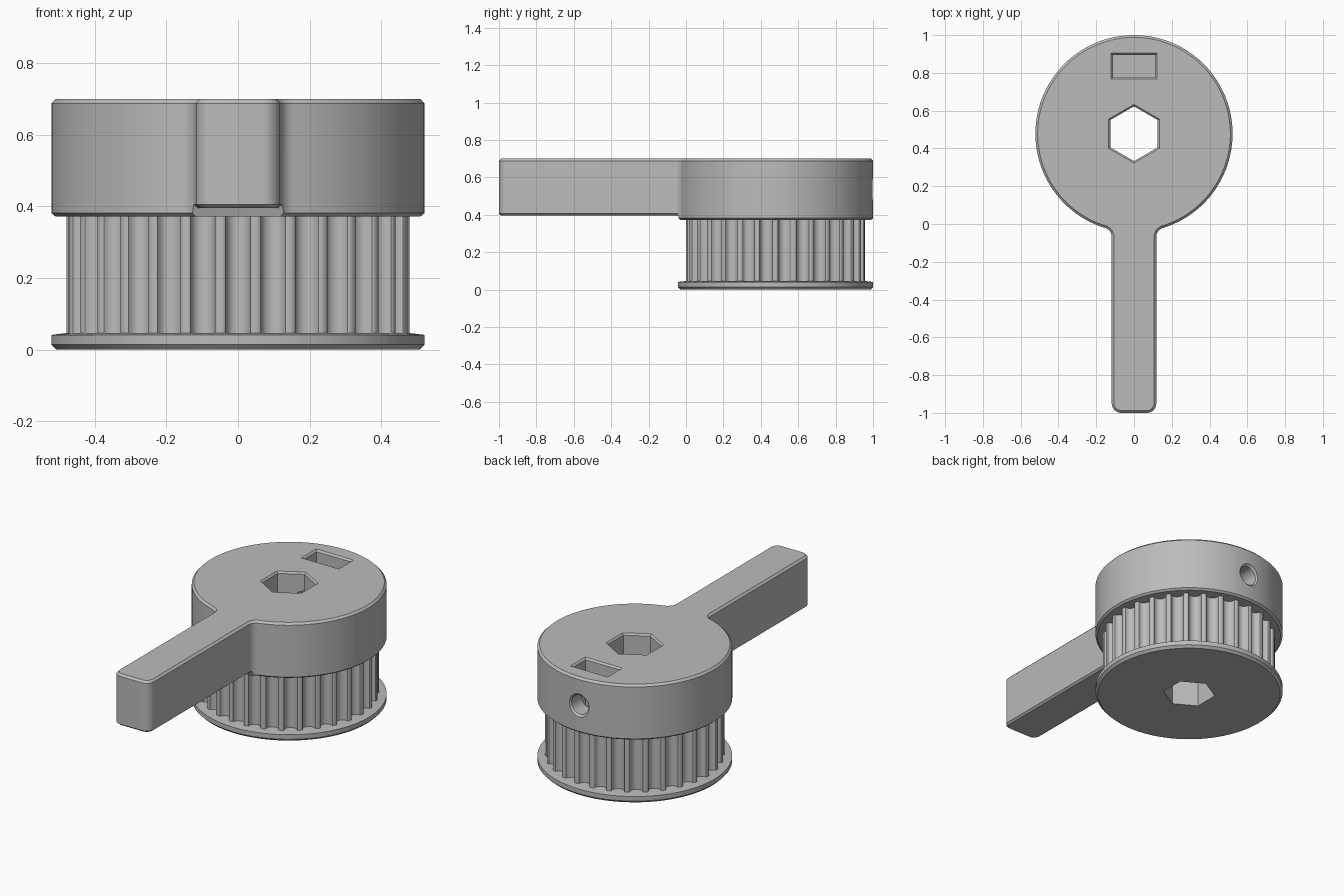
import bpy, bmesh, math
from mathutils import Vector

if "Cube" in bpy.data.objects:
    bpy.data.objects.remove(bpy.data.objects["Cube"])

C, R = 0.478, 0.522            # disc centre (y) and outer radius
TEETH, TOOTH_R = 30, 0.48

grey = bpy.data.materials.new("grey plastic")
grey.diffuse_color = (0.5, 0.5, 0.5, 1)
grey.use_nodes = True
grey.node_tree.nodes["Principled BSDF"].inputs["Base Color"].default_value = grey.diffuse_color


def loft(name, rings, bottom=None):
    """Skin a stack of equal rings and cap both ends."""
    bm = bmesh.new()
    vs = [[bm.verts.new(p) for p in ring] for ring in rings]
    n = len(rings[0])
    for a, b in zip(vs, vs[1:]):
        for i in range(n):
            j = (i + 1) % n
            bm.faces.new((a[i], a[j], b[j], b[i]))
    for idx in bottom or [range(n)]:
        bm.faces.new([vs[0][i] for i in reversed(list(idx))])
    bm.faces.new(vs[-1])
    bmesh.ops.recalc_face_normals(bm, faces=bm.faces)
    me = bpy.data.meshes.new(name)
    bm.to_mesh(me)
    bm.free()
    ob = bpy.data.objects.new(name, me)
    bpy.context.collection.objects.link(ob)
    me.materials.append(grey)
    return ob


def polar(r, deg):
    return Vector((r * math.cos(math.radians(deg)), r * math.sin(math.radians(deg))))


def disc_ring(r, z, n=120, start=0):
    return [(p.x, p.y + C, z) for p in (polar(r, start + 360 * i / n) for i in range(n))]


def arc(cx, cy, r, a0, a1, n, sign=1):
    """Arc points paired with their outward direction."""
    out = []
    for i in range(n + 1):
        d = polar(1, a0 + (a1 - a0) * i / n)
        out.append((Vector((cx, cy)) + d * r, d * sign))
    return out


# Head: disc and arm sharing one filleted outline
HW, F, K = 0.118, 0.05, 0.05   # arm half width, joint fillet, end corner radius
fx = HW + F
fy = C - math.sqrt((R + F) ** 2 - fx ** 2)
theta = math.degrees(math.atan2(C - fy, -fx))
half = arc(HW - K, -1 + K, K, -90, 0, 8)
half += arc(fx, fy, F, 180, theta, 8, -1)
half += arc(0, C, R, theta - 180, 90, 60)[1:]
outline = half + [(Vector((-p.x, p.y)), Vector((-d.x, d.y))) for p, d in reversed(half[:-1])]


def head_ring(inset, z_disc, z_arm):
    ring = []
    for p, d in outline:
        q = p - d * inset
        ring.append((q.x, q.y, z_disc if p.y > -0.045 else z_arm))
    return ring


N = len(outline)
a = sum(1 for p, d in half if p.y <= -0.045)
head = loft("head_with_arm",
            [head_ring(0.012, 0.372, 0.396), head_ring(0, 0.382, 0.406),
             head_ring(0, 0.688, 0.688), head_ring(0.012, 0.70, 0.70)],
            bottom=[list(range(a)) + list(range(N - a, N)),
                    range(a, N - a),
                    [a - 1, a, N - a - 1, N - a]])

# Toothed belt ring: rounded grooves around the rim
groove = [(0.0437, 0.002), (0.038, 0.004), (0.035, 0.0067), (0.034, 0.0123),
          (0.032, 0.0177), (0.0296, 0.023), (0.0264, 0.028), (0.021, 0.033),
          (0.0145, 0.0365), (0.0074, 0.0387), (0, 0.0395)]
profile = [(-t, d) for t, d in groove] + [(t, d) for t, d in reversed(groove[:-1])]
gear = []
for k in range(TEETH):
    s = 2 * math.pi * k / TEETH
    for t, d in profile:
        y = -(TOOTH_R - d)
        gear.append((t * math.cos(s) - y * math.sin(s), t * math.sin(s) + y * math.cos(s) + C))
teeth = loft("toothed_ring", [[(x, y, z) for x, y in gear] for z in (0.046, 0.372)])

# Bottom flange
flange = loft("bottom_flange", [disc_ring(R - 0.014, 0), disc_ring(R, 0.014),
                                disc_ring(R, 0.041), disc_ring(TOOTH_R, 0.046)])


# Cutters: hexagonal bore, nut slot, screw hole
def slot_ring(g, z):
    return [(sx * (0.112 + g), 0.836 + sy * (0.059 + g), z)
            for sx, sy in ((-1, -1), (1, -1), (1, 1), (-1, 1))]


def hole_ring(r, y):
    return [(p.x, y, p.y + 0.535) for p in (polar(r, 360 * i / 32) for i in range(32))]


bore = loft("bore_cutter", [disc_ring(r, z, 6, 30) for r, z in
                            ((0.145, -0.1), (0.145, 0.69), (0.165, 0.71))])
slot = loft("nut_slot_cutter", [slot_ring(0, 0.42), slot_ring(0, 0.69), slot_ring(0.02, 0.71)])
hole = loft("screw_hole_cutter", [hole_ring(0.056, 0.5), hole_ring(0.056, 0.988),
                                  hole_ring(0.078, 1.01)])


def cut(ob, cutters):
    bpy.context.view_layer.objects.active = ob
    for c in cutters:
        m = ob.modifiers.new("cut", 'BOOLEAN')
        m.operation, m.solver, m.object = 'DIFFERENCE', 'EXACT', c
        bpy.ops.object.modifier_apply(modifier=m.name)


cut(head, [bore, slot, hole])
cut(teeth, [bore])
cut(flange, [bore])
for c in (bore, slot, hole):
    bpy.data.objects.remove(c)

# Smooth round walls, crisp edges
bpy.ops.object.select_all(action='DESELECT')
for ob in (head, teeth, flange):
    ob.select_set(True)
bpy.context.view_layer.objects.active = head
bpy.ops.object.shade_smooth_by_angle(angle=math.radians(30))
